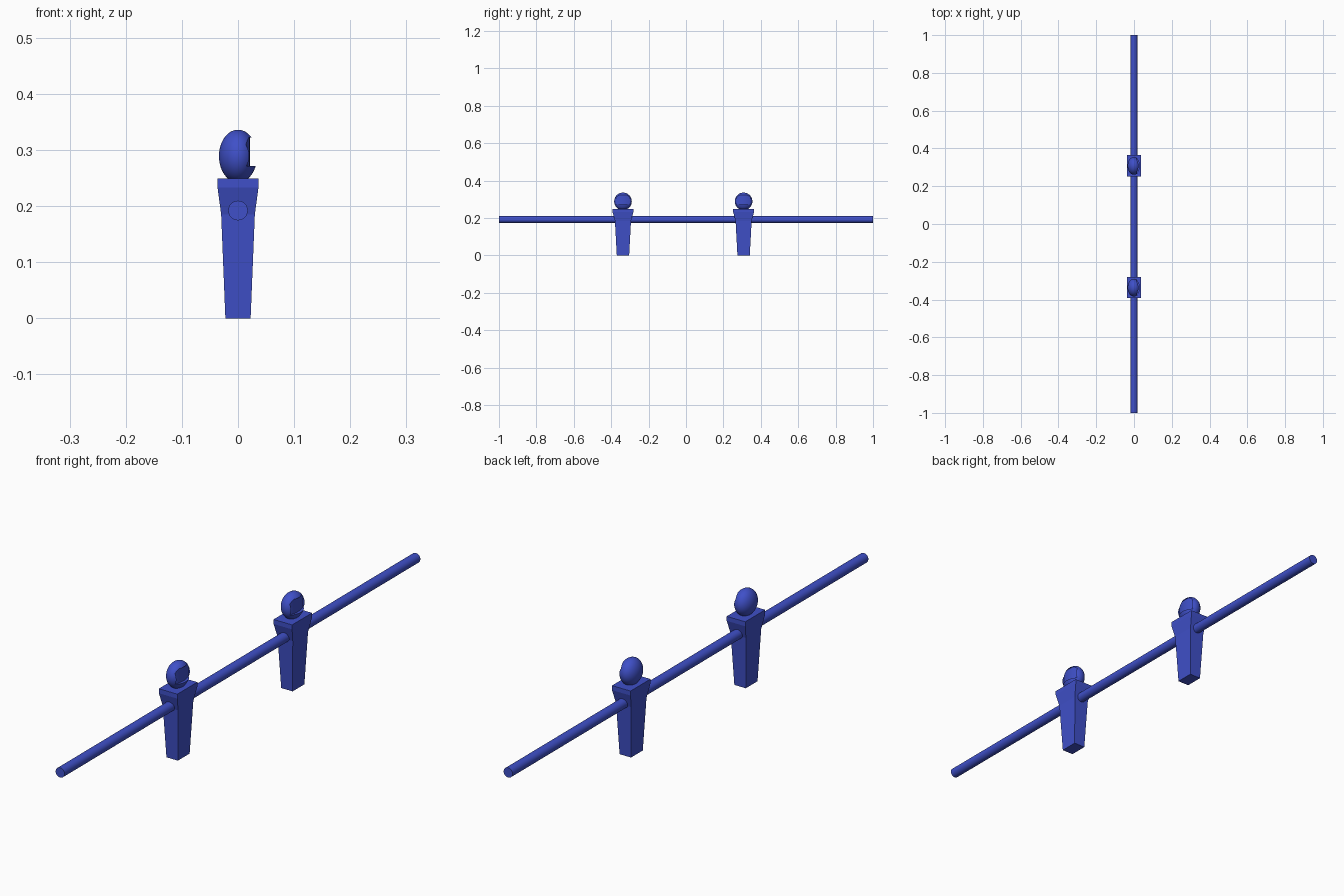
import bpy, bmesh, math

if "Cube" in bpy.data.objects:
    bpy.data.objects.remove(bpy.data.objects["Cube"])

blue = bpy.data.materials.new("blue_plastic")
blue.diffuse_color = (0.05, 0.08, 0.58, 1)
blue.use_nodes = True
blue.node_tree.nodes["Principled BSDF"].inputs["Base Color"].default_value = blue.diffuse_color

FIGURE_Y = (-0.337, 0.308)
ROD_Z = 0.192
HEAD_Z = 0.289


def loft(name, rings):
    """Closed solid through a list of equal-length point rings."""
    bm = bmesh.new()
    loops = [[bm.verts.new(p) for p in ring] for ring in rings]
    n = len(loops[0])
    for a, b in zip(loops, loops[1:]):
        for i in range(n):
            j = (i + 1) % n
            bm.faces.new((a[i], a[j], b[j], b[i]))
    bm.faces.new(loops[0][::-1])
    bm.faces.new(loops[-1])
    bmesh.ops.recalc_face_normals(bm, faces=bm.faces)
    mesh = bpy.data.meshes.new(name)
    bm.to_mesh(mesh)
    bm.free()
    obj = bpy.data.objects.new(name, mesh)
    bpy.context.collection.objects.link(obj)
    return obj


def activate(obj):
    bpy.ops.object.select_all(action='DESELECT')
    obj.select_set(True)
    bpy.context.view_layer.objects.active = obj


def smooth(obj):
    activate(obj)
    bpy.ops.object.shade_smooth_by_angle(angle=math.radians(30))


# rod
bpy.ops.mesh.primitive_cylinder_add(vertices=32, radius=0.0175, depth=2,
                                    location=(0, 0, ROD_Z), rotation=(math.pi / 2, 0, 0))
rod = bpy.context.object
rod.name = "rod"
rod.data.materials.append(blue)
smooth(rod)

# tapered body: z, half depth in x, half width in y
sections = [(0, 0.0225, 0.033), (0.185, 0.030, 0.043),
            (0.233, 0.0365, 0.056), (0.249, 0.0365, 0.056)]
body = loft("body", [[(-hx, -hy, z), (hx, -hy, z), (hx, hy, z), (-hx, hy, z)]
                     for z, hx, hy in sections])
body.data.materials.append(blue)
body.location.y = FIGURE_Y[0]

# head: flattened ball
bpy.ops.mesh.primitive_uv_sphere_add(segments=48, ring_count=24, radius=1)
head = bpy.context.object
head.name = "head"
head.scale = (0.034, 0.047, 0.047)
head.location.z = HEAD_Z
bpy.ops.object.transform_apply(location=True, rotation=False, scale=True)

# face recess: gently curved panel sunk into the +x side
steps = [i / 6 for i in range(-6, 7)]
outline = [(0.021 - 0.007 * t * t, 0.038 * t) for t in steps] + [(0.06, 0.038), (0.06, -0.038)]
cutter = loft("face_cutter", [[(x, y, z) for x, y in outline] for z in (0.271, 0.322)])
cutter.hide_render = True
cut = head.modifiers.new("face", 'BOOLEAN')
cut.operation = 'DIFFERENCE'
cut.solver = 'EXACT'
cut.object = cutter
activate(head)
bpy.ops.object.modifier_apply(modifier=cut.name)
bpy.data.objects.remove(cutter)
head.data.materials.clear()
head.data.materials.append(blue)
smooth(head)
head.location.y = FIGURE_Y[0]

# second figure
for part in (body, head):
    twin = part.copy()
    twin.name = part.name + "_second"
    twin.location.y = FIGURE_Y[1]
    bpy.context.collection.objects.link(twin)
